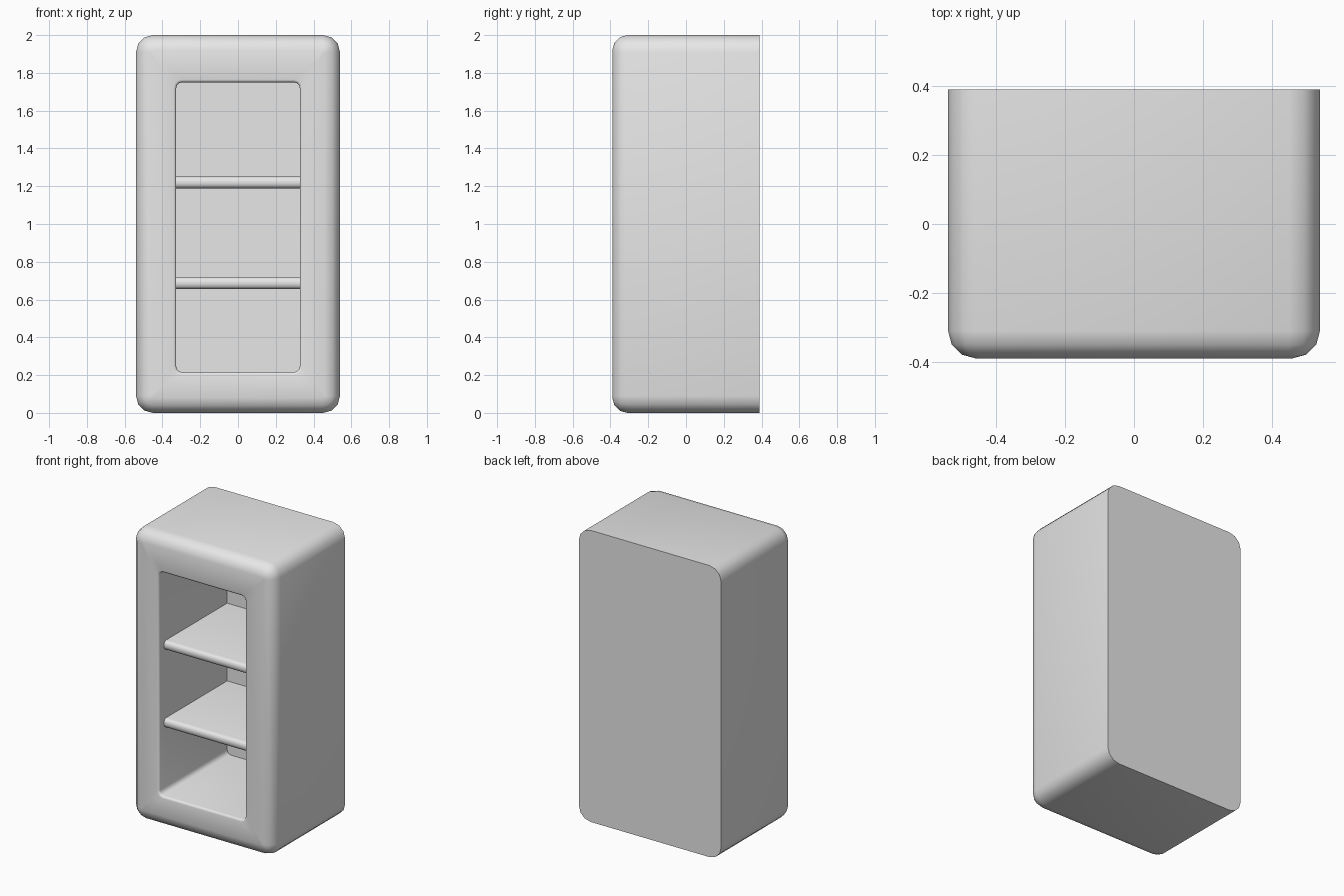
import bpy, bmesh, math

cube = bpy.data.objects.get("Cube")
if cube:
    bpy.data.objects.remove(cube, do_unlink=True)

# Single plain grey
grey = bpy.data.materials.new("plain_grey")
grey.use_nodes = True
grey.diffuse_color = (0.8, 0.8, 0.8, 1)
grey.node_tree.nodes["Principled BSDF"].inputs["Base Color"].default_value = (0.8, 0.8, 0.8, 1)

SEGS = 3  # segments in every rounded corner


def finish(bm, name):
    bmesh.ops.recalc_face_normals(bm, faces=bm.faces)
    mesh = bpy.data.meshes.new(name)
    bm.to_mesh(mesh)
    bm.free()
    mesh.materials.append(grey)
    obj = bpy.data.objects.new(name, mesh)
    bpy.context.collection.objects.link(obj)
    bpy.ops.object.select_all(action='DESELECT')
    obj.select_set(True)
    bpy.context.view_layer.objects.active = obj
    bpy.ops.object.shade_smooth_by_angle(angle=math.radians(40))
    return obj


def ring(bm, y, half_x, half_z, radius, centre_z):
    """Rounded rectangle of vertices in the plane at depth y."""
    verts = []
    for corner, (sx, sz) in enumerate(((1, 1), (-1, 1), (-1, -1), (1, -1))):
        for i in range(SEGS + 1):
            a = math.pi / 2 * (corner + i / SEGS)
            x = sx * (half_x - radius) + radius * math.cos(a)
            z = sz * (half_z - radius) + radius * math.sin(a)
            verts.append(bm.verts.new((x, y, centre_z + z)))
    return verts


# Cabinet: one skin from the back, round the front frame and into the recess
FRONT, BACK, RECESS = -0.39, 0.39, 0.35
ROUND, LIP = 0.08, 0.015
steps = [math.pi / 2 * i / SEGS for i in range(SEGS + 1)]

bm = bmesh.new()
rings = [ring(bm, BACK, 0.54, 1.0, 0.09, 1.0)]
for a in steps:
    inset = ROUND * (1 - math.cos(a))
    y = FRONT + ROUND * (1 - math.sin(a))
    rings.append(ring(bm, y, 0.54 - inset, 1.0 - inset, 0.09 - inset, 1.0))
for a in steps:
    flare = LIP * (1 - math.sin(a))
    y = FRONT + LIP * (1 - math.cos(a))
    rings.append(ring(bm, y, 0.327 + flare, 0.767 + flare, 0.03 + flare, 0.983))
rings.append(ring(bm, RECESS, 0.327, 0.767, 0.03, 0.983))

for a, b in zip(rings, rings[1:]):
    for i in range(len(a)):
        j = (i + 1) % len(a)
        bm.faces.new((a[i], a[j], b[j], b[i]))
bm.faces.new(rings[0])
bm.faces.new(rings[-1])
finish(bm, "cabinet")


# Shelves: slabs with a rounded front nose
def shelf(name, z):
    bm = bmesh.new()
    bmesh.ops.create_cube(bm, size=1)
    for v in bm.verts:
        v.co.x *= 0.66
        v.co.y = -0.335 if v.co.y < 0 else RECESS + 0.005
        v.co.z = z + v.co.z * 0.062
    nose = [e for e in bm.edges
            if all(v.co.y < 0 for v in e.verts)
            and abs(e.verts[0].co.x - e.verts[1].co.x) > 0.1]
    bmesh.ops.bevel(bm, geom=nose, offset=0.025, segments=SEGS,
                    profile=0.5, affect='EDGES')
    finish(bm, name)


shelf("lower_shelf", 0.687)
shelf("upper_shelf", 1.22)
